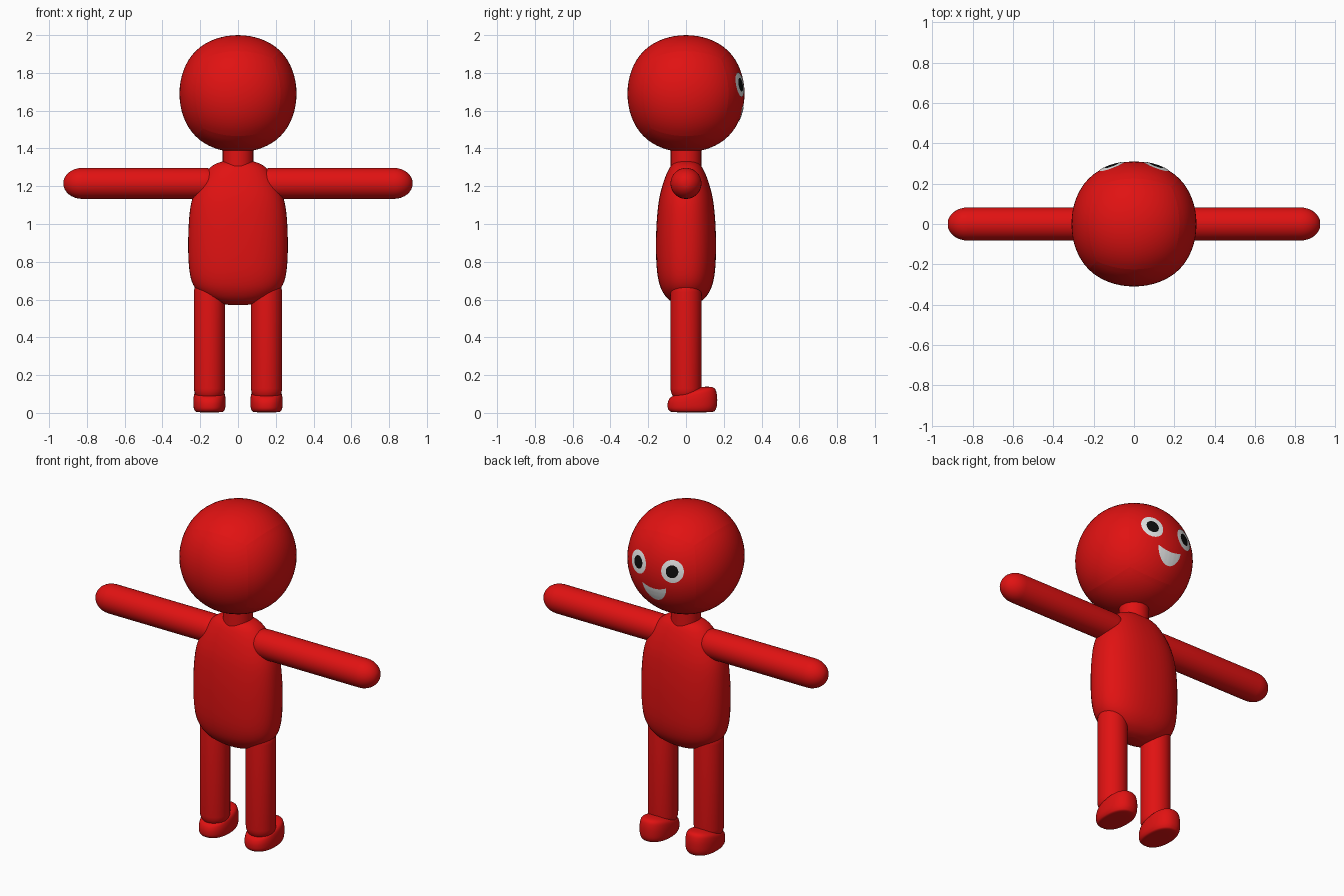
import bpy, bmesh, math
from mathutils import Vector, Matrix
from mathutils.bvhtree import BVHTree

cube = bpy.data.objects.get("Cube")
if cube:
    bpy.data.objects.remove(cube, do_unlink=True)


def material(name, rgb):
    m = bpy.data.materials.new(name)
    m.use_nodes = True
    m.diffuse_color = (*rgb, 1)
    m.node_tree.nodes["Principled BSDF"].inputs["Base Color"].default_value = (*rgb, 1)
    return m


RED = material("red", (0.75, 0.006, 0.006))
WHITE = material("white", (0.8, 0.8, 0.8))
BLACK = material("black", (0.004, 0.004, 0.004))


def finish(name, bm, mats):
    me = bpy.data.meshes.new(name)
    bm.to_mesh(me)
    bm.free()
    ob = bpy.data.objects.new(name, me)
    bpy.context.collection.objects.link(ob)
    for m in mats:
        me.materials.append(m)
    bpy.ops.object.select_all(action="DESELECT")
    ob.select_set(True)
    bpy.context.view_layer.objects.active = ob
    bpy.ops.object.shade_smooth_by_angle(angle=math.radians(50))
    return ob


def resample(rings, steps=5):
    """Catmull-Rom curve through the ring values."""
    pts = [Vector(r) for r in rings]
    out = []
    for i in range(len(pts) - 1):
        a, b, c, d = (pts[min(max(k, 0), len(pts) - 1)] for k in range(i - 1, i + 3))
        for s in range(steps):
            t = s / steps
            out.append(b + (c - a) * t / 2 + (2 * a - 5 * b + 4 * c - d) * t * t / 2
                       + (3 * b - a - 3 * c + d) * t ** 3 / 2)
    return out + [pts[-1]]


def loft(name, rings, power=2.0, warp=lambda p: p, n=48):
    """Skin of (z, half width, half depth) superellipse rings, capped."""
    bm = bmesh.new()
    loops = []
    for z, rx, ry in rings:
        loop = []
        for k in range(n):
            c, s = math.cos(math.tau * k / n), math.sin(math.tau * k / n)
            x = math.copysign(abs(c) ** (2 / power), c) * rx
            y = math.copysign(abs(s) ** (2 / power), s) * ry
            loop.append(bm.verts.new(warp(Vector((x, y, z)))))
        loops.append(loop)
    for a, b in zip(loops, loops[1:]):
        for k in range(n):
            bm.faces.new((a[k], a[(k + 1) % n], b[(k + 1) % n], b[k]))
    bm.faces.new(loops[0])
    bm.faces.new(loops[-1])
    bmesh.ops.recalc_face_normals(bm, faces=bm.faces)
    return finish(name, bm, [RED])


def rounded_rod(start, end, r, cap):
    """Rings for a straight rod with rounded ends."""
    arc = [(math.sin(a), 1 - math.cos(a)) for a in (math.pi / 2 * k / 8 for k in range(1, 9))]
    low = [(start + cap * d, r * s, r * s) for s, d in arc]
    return low + [(end - cap * d, r * s, r * s) for s, d in reversed(arc)]


# Head: a rounded cube, almost a ball
bm = bmesh.new()
bmesh.ops.create_cube(bm, size=0.738, matrix=Matrix.Translation((0, 0, 1.69)))
head = finish("head", bm, [RED])
sub = head.modifiers.new("round", "SUBSURF")
sub.levels = sub.render_levels = 4
bpy.ops.object.shade_smooth()

# Neck and body
loft("neck", [(1.28, 0.081, 0.081), (1.45, 0.081, 0.081)])
loft("torso", resample([
    (0.57, 0.04, 0.03), (0.585, 0.11, 0.07), (0.62, 0.185, 0.11), (0.68, 0.238, 0.14),
    (0.78, 0.26, 0.156), (0.95, 0.263, 0.158), (1.1, 0.25, 0.147), (1.2, 0.215, 0.126),
    (1.28, 0.165, 0.096), (1.32, 0.115, 0.068), (1.34, 0.04, 0.03)]), power=2.3)

# Limbs, one of each per side
FOOT = resample([(0, 0.3, 0.3), (0.015, 0.78, 0.8), (0.1, 0.93, 0.94), (0.3, 1, 1),
                 (0.65, 0.99, 0.98), (0.88, 0.86, 0.84), (1, 0.4, 0.4)])
for side, sx in (("left", 1), ("right", -1)):
    loft(side + "_arm", rounded_rod(0.08, 0.925, 0.082, 0.1),
         warp=lambda p: Vector((sx * p.z, p.y, 1.215 + p.x)))
    loft(side + "_leg", rounded_rod(0.05, 0.72, 0.082, 0.08),
         warp=lambda p: Vector((p.x + sx * 0.151, p.y, p.z)))

    # The top of the foot rises toward the toe
    def shape_foot(p):
        y = 0.034 + 0.131 * p.y
        return Vector((sx * 0.151 + 0.085 * p.x, y, 0.003 + p.z * (0.122 + 0.25 * (y - 0.034))))
    loft(side + "_foot", FOOT, power=2.3, warp=shape_foot)

# Face: thin sheets laid on the head
skin = BVHTree.FromObject(head, bpy.context.evaluated_depsgraph_get())


def face_sheet(name, place, nu, nv, mats, rule=lambda v: 0):
    bm = bmesh.new()
    grid = []
    for j in range(nv + 1):
        row = []
        for i in range(nu + 1):
            x, z = place(i / nu, j / nv)
            hit, normal, _, _ = skin.ray_cast(Vector((x, 2, z)), Vector((0, -1, 0)))
            row.append(bm.verts.new(hit + normal * 0.003))
        grid.append(row)
    for j in range(nv):
        for i in range(nu):
            f = bm.faces.new((grid[j][i], grid[j][i + 1], grid[j + 1][i + 1], grid[j + 1][i]))
            f.material_index = rule((j + 0.5) / nv)
    bmesh.ops.remove_doubles(bm, verts=bm.verts, dist=0.0001)
    for f in bm.faces:
        f.normal_update()
        if f.normal.y < 0:
            f.normal_flip()
    finish(name, bm, mats)


def mouth(u, v):
    a = math.pi * u
    x = -math.cos(a)
    return 0.077 * x, 1.615 + 0.018 * x * x - v * 0.075 * math.sin(a)


face_sheet("mouth", mouth, 24, 8, [WHITE])
for side, sx in (("left", 1), ("right", -1)):
    def eye(u, v):
        a = math.tau * u
        return sx * 0.11 + 0.06 * v * math.cos(a), 1.737 + 0.064 * v * math.sin(a)
    face_sheet(side + "_eye", eye, 32, 9, [WHITE, BLACK], lambda v: int(v < 0.56))
